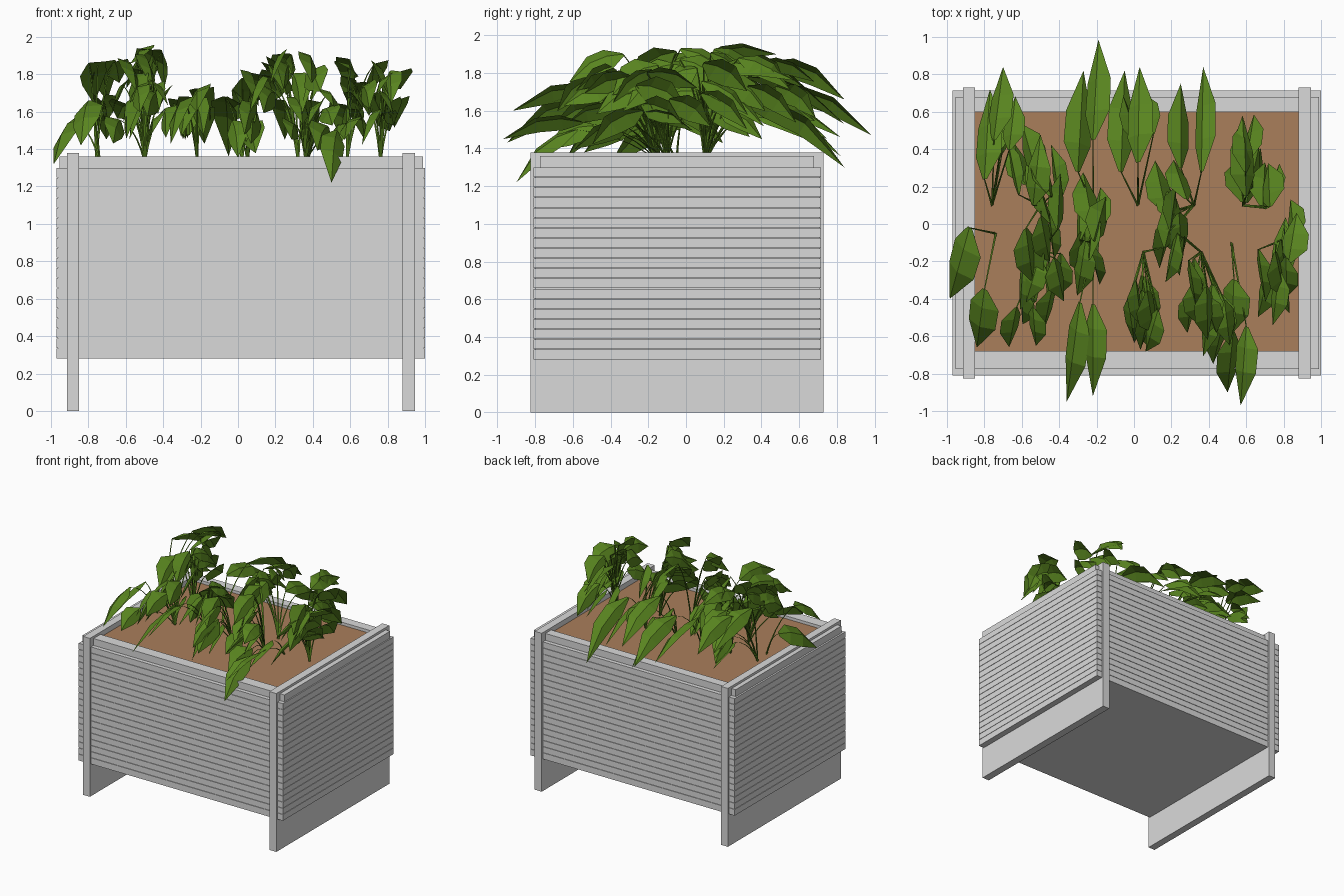
import bpy, bmesh, math, random
from mathutils import Vector

if "Cube" in bpy.data.objects:
    bpy.data.objects.remove(bpy.data.objects["Cube"])

random.seed(11)


def material(name, rgb):
    m = bpy.data.materials.new(name)
    m.diffuse_color = (*rgb, 1)
    m.use_nodes = True
    m.node_tree.nodes["Principled BSDF"].inputs["Base Color"].default_value = m.diffuse_color
    return m


GREY = material("painted grey", (0.70, 0.70, 0.70))
SOIL = material("brown soil", (0.40, 0.21, 0.105))
GREEN = material("leaf green", (0.10, 0.235, 0.014))


def finish(name, bm, mat, recalc=True):
    if recalc:
        bmesh.ops.recalc_face_normals(bm, faces=bm.faces)
    me = bpy.data.meshes.new(name)
    bm.to_mesh(me)
    bm.free()
    me.materials.append(mat)
    ob = bpy.data.objects.new(name, me)
    bpy.context.collection.objects.link(ob)
    return ob


def box(name, x0, x1, y0, y1, z0, z1, mat):
    bm = bmesh.new()
    bmesh.ops.create_cube(bm, size=1)
    for v in bm.verts:
        v.co = Vector(((x0, x1)[v.co.x > 0], (y0, y1)[v.co.y > 0], (z0, z1)[v.co.z > 0]))
    return finish(name, bm, mat)


# Slatted body: stacked rectangular rings, stepping in at each thin groove
X0, X1, Y0, Y1 = -0.97, 1.0, -0.81, 0.715
ZB, ZT, N, GAP, DEPTH = 0.28, 1.30, 19, 0.003, 0.008
pitch = (ZT - ZB) / N
levels = []
for i in range(N):
    a, b = ZB + i * pitch, ZB + (i + 1) * pitch
    levels += [(a + (GAP if i else 0), 0), (b, 0)]
    if i < N - 1:
        levels += [(b, DEPTH), (b + GAP, DEPTH)]
bm = bmesh.new()
prev = None
for z, d in levels:
    ring = [bm.verts.new(p) for p in ((X0 + d, Y0 + d, z), (X1 - d, Y0 + d, z),
                                      (X1 - d, Y1 - d, z), (X0 + d, Y1 - d, z))]
    if prev:
        for k in range(4):
            bm.faces.new((prev[k], prev[(k + 1) % 4], ring[(k + 1) % 4], ring[k]))
    else:
        bm.faces.new(ring[::-1])
    prev = ring
bm.faces.new(prev)
finish("slatted_body", bm, GREY)

# End panels that form the legs
box("left_end_panel", -0.915, -0.85, -0.825, 0.73, 0, 1.38, GREY)
box("right_end_panel", 0.88, 0.947, -0.825, 0.73, 0, 1.38, GREY)

# Rim and soil
box("front_rim", -0.955, 0.99, -0.775, -0.68, 1.30, 1.36, GREY)
box("back_rim", -0.955, 0.99, 0.60, 0.68, 1.30, 1.36, GREY)
box("left_rim", -0.955, -0.915, -0.68, 0.60, 1.30, 1.36, GREY)
box("right_rim", 0.947, 0.99, -0.68, 0.60, 1.30, 1.36, GREY)
box("soil", -0.85, 0.88, -0.68, 0.60, 1.30, 1.335, SOIL)

# Plants
leaf_bm, stem_bm = bmesh.new(), bmesh.new()
PROFILE = [(0.0, 0.15), (0.25, 0.95), (0.55, 0.9), (1.0, 0.0)]


def leaf(a, b, width, roll):
    """Folded low-poly blade arching from a to b, tilted sideways by roll."""
    a, b = Vector(a), Vector(b)
    d = b - a
    side = d.cross(Vector((0, 0, 1))).normalized()
    up = side.cross(d).normalized()
    s = side * math.cos(roll) + up * math.sin(roll)
    n = up * math.cos(roll) - side * math.sin(roll)
    rows = []
    for t, w in PROFILE:
        mid = a + d * t + up * (0.5 * d.length * t * (1 - t))
        h = w * width / 2
        if w == 0:
            rows.append([leaf_bm.verts.new(mid)])
        else:
            rows.append([leaf_bm.verts.new(mid + s * h * k - n * h * 0.35 * abs(k)) for k in (-1, 0, 1)])
    for r, q in zip(rows, rows[1:]):
        for k in (0, 1):
            if len(q) == 1:
                f = (r[k], r[k + 1], q[0])
            else:
                f = (r[k], r[k + 1], q[k + 1], q[k])
            leaf_bm.faces.new(f)


def stem(a, b, r=0.006):
    """Thin three-sided stalk rising from the soil and bending to the leaf."""
    a, b = Vector(a), Vector(b)
    c = a.lerp(b, 0.35)
    c.z = b.z * 0.8 + a.z * 0.2
    prev = None
    for i in range(6):
        t = i / 5
        p = a * (1 - t) ** 2 + c * 2 * t * (1 - t) + b * t * t
        rr = r * (1.2 - 0.6 * t)
        ring = [stem_bm.verts.new(p + Vector((rr * math.cos(q), rr * math.sin(q), 0)))
                for q in (0, 2.09, 4.19)]
        if prev:
            for k in range(3):
                stem_bm.faces.new((prev[k], prev[(k + 1) % 3], ring[(k + 1) % 3], ring[k]))
        prev = ring


# Plant positions on the soil
PLANTS = [(-0.76, 0.1), (-0.74, -0.05), (-0.5, 0.1), (-0.5, -0.15), (-0.22, 0.1), (-0.22, -0.1),
          (0.02, 0.1), (0.05, -0.15), (0.32, 0.1), (0.36, -0.15), (0.58, 0.1), (0.52, -0.1),
          (0.76, -0.1)]


def leaf_on_stem(a, b, width, roll):
    px, py = min(PLANTS, key=lambda p: (p[0] - a[0]) ** 2 + (p[1] - a[1]) ** 2)
    stem((px, py, 1.33), a)
    leaf(a, b, width, roll)


def tilt(lo, hi):
    return random.choice((-1, 1)) * random.uniform(lo, hi)


# Large arching leaves: base x, y, z, tip x, y, z, width
BIG = [
    (-0.75, 0.45, 1.86, -0.70, 0.84, 1.66, .17), (-0.80, 0.24, 1.86, -0.77, 0.72, 1.64, .17),
    (-0.30, 0.28, 1.66, -0.27, 0.82, 1.46, .17), (-0.22, 0.45, 1.72, -0.19, 0.985, 1.47, .17),
    (-0.07, 0.28, 1.68, -0.05, 0.82, 1.36, .16), (0.02, 0.33, 1.78, 0.03, 0.84, 1.53, .16),
    (0.25, 0.30, 1.66, 0.25, 0.75, 1.45, .15), (0.36, 0.28, 1.66, 0.37, 0.84, 1.30, .16),
    (-0.88, -0.02, 1.56, -0.985, -0.40, 1.32, .21), (-0.80, -0.35, 1.66, -0.84, -0.66, 1.42, .18),
    (-0.29, -0.42, 1.66, -0.36, -0.95, 1.43, .17), (-0.22, -0.43, 1.70, -0.22, -0.92, 1.60, .16),
    (0.53, -0.58, 1.50, 0.50, -0.90, 1.22, .15), (0.60, -0.55, 1.54, 0.57, -0.97, 1.45, .15),
    (-0.54, 0.10, 1.88, -0.50, 0.48, 1.90, .16), (0.60, 0.15, 1.83, 0.58, 0.58, 1.76, .16),
]
for x, y, z, u, v, w, wd in BIG:
    leaf_on_stem((x, y, z), (u, v, w), wd, tilt(0.4, 0.8))

# Smaller leaves around the plants: centre x, centre y, low z, high z, count, direction
CLUMPS = [
    (-0.62, 0.42, 1.58, 1.82, 4, 1), (-0.47, 0.24, 1.62, 1.88, 7, 1), (-0.50, -0.18, 1.65, 1.85, 6, -1),
    (-0.58, -0.45, 1.48, 1.74, 5, -1), (-0.43, -0.38, 1.52, 1.80, 4, -1), (-0.25, 0.02, 1.52, 1.68, 5, 1),
    (-0.26, -0.22, 1.52, 1.72, 4, -1), (0.04, -0.50, 1.46, 1.78, 8, -1), (0.20, 0.12, 1.66, 1.84, 5, 1),
    (0.22, -0.15, 1.62, 1.86, 4, -1), (0.33, -0.45, 1.48, 1.85, 6, -1), (0.46, -0.55, 1.45, 1.80, 6, -1),
    (0.60, 0.34, 1.55, 1.86, 5, 1), (0.70, 0.25, 1.52, 1.82, 4, 1), (0.75, -0.32, 1.52, 1.80, 7, -1),
    (0.85, -0.05, 1.52, 1.78, 5, 1), (-0.77, 0.42, 1.50, 1.75, 3, 1), (0.04, 0.5, 1.48, 1.7, 2, 1),
]
for cx, cy, lo, hi, count, s in CLUMPS:
    for _ in range(count):
        x = cx + random.uniform(-0.07, 0.07)
        y = cy + random.uniform(-0.12, 0.12)
        z = random.uniform(lo, hi)
        half = random.uniform(0.10, 0.15)
        dx, drop = random.uniform(-0.04, 0.04), random.uniform(0.04, 0.12)
        leaf_on_stem((x - dx, y - s * half, z + drop * 0.7), (x + dx, y + s * half, z - drop),
                     random.uniform(0.13, 0.19), tilt(0.6, 1.15))

finish("plant_leaves", leaf_bm, GREEN, recalc=False)
finish("plant_stems", stem_bm, GREEN)
